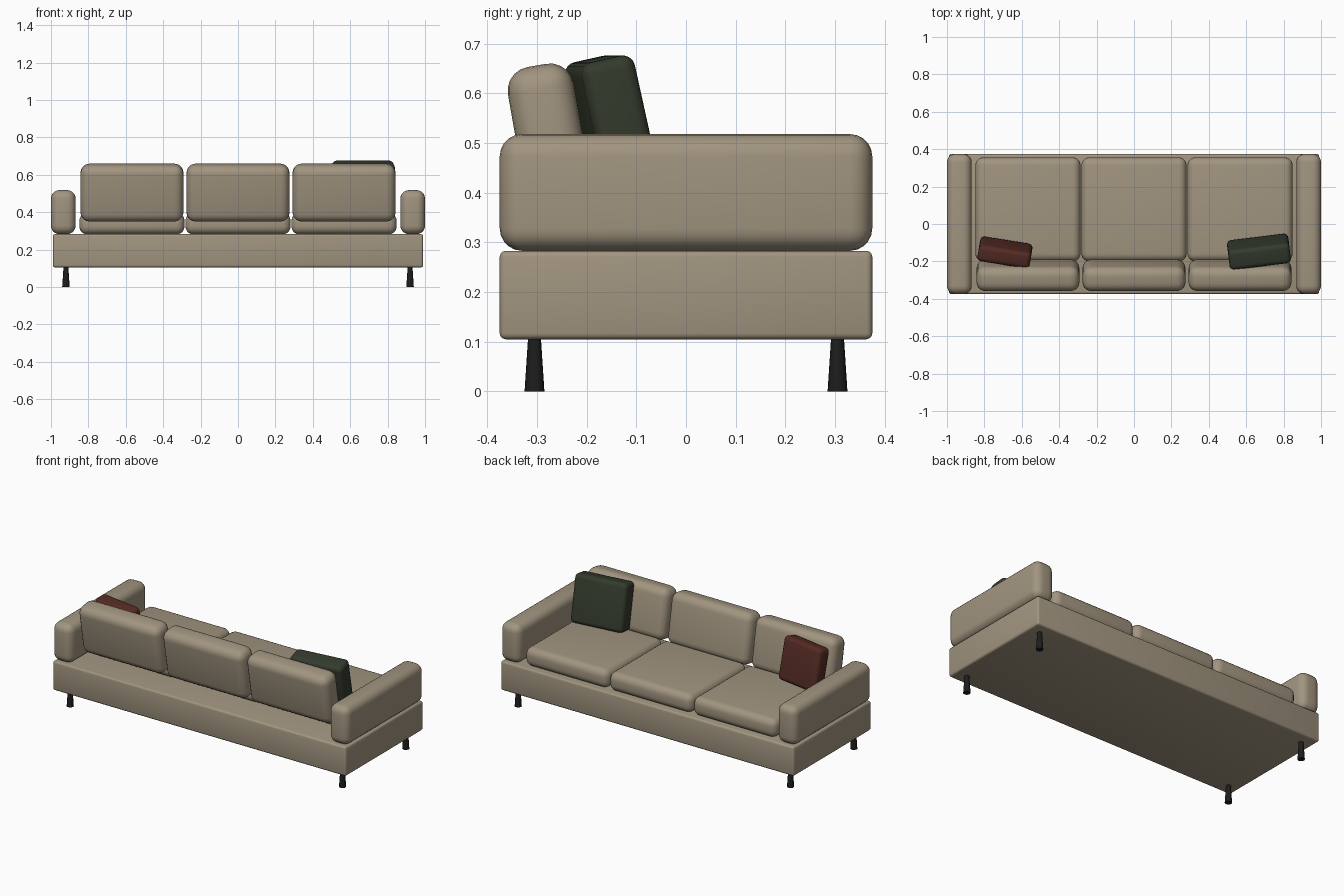
import bpy, math

if "Cube" in bpy.data.objects:
    bpy.data.objects.remove(bpy.data.objects["Cube"])

def material(name, rgb):
    m = bpy.data.materials.new(name)
    m.diffuse_color = (*rgb, 1)
    m.use_nodes = True
    m.node_tree.nodes["Principled BSDF"].inputs["Base Color"].default_value = m.diffuse_color
    return m

tan = material("tan_fabric", (0.36, 0.30, 0.215))
green = material("dark_green_fabric", (0.034, 0.043, 0.026))
red = material("dark_red_fabric", (0.09, 0.024, 0.017))
black = material("black_leg", (0.012, 0.012, 0.012))

def finish(ob, name, mat):
    ob.name = name
    ob.data.materials.append(mat)
    bpy.ops.object.shade_smooth_by_angle(angle=math.radians(35))
    return ob

def rounded_box(name, center, size, radius, mat, rot=(0, 0, 0), segments=5):
    bpy.ops.mesh.primitive_cube_add(size=1, location=center)
    ob = bpy.context.object
    ob.scale = size
    bpy.ops.object.transform_apply(location=False, rotation=False, scale=True)
    ob.rotation_euler = [math.radians(a) for a in rot]
    b = ob.modifiers.new("round", 'BEVEL')
    b.width, b.segments, b.limit_method = radius, segments, 'NONE'
    bpy.ops.object.modifier_apply(modifier="round")
    return finish(ob, name, mat)

# Base platform
rounded_box("base", (0, 0, 0.194), (1.98, 0.75, 0.178), 0.012, tan, segments=3)

# Arms and tapered legs
for side, sx in (("left", -1), ("right", 1)):
    rounded_box(f"{side}_arm", (sx * 0.934, 0, 0.4005), (0.132, 0.75, 0.235), 0.045, tan)
    for end, sy in (("front", -1), ("back", 1)):
        bpy.ops.mesh.primitive_cone_add(vertices=16, radius1=0.02, radius2=0.013, depth=0.107,
                                        location=(sx * 0.92, sy * 0.305, 0.0535))
        finish(bpy.context.object, f"{end}_{side}_leg", black)

# Seat and leaning back cushions
for i, x in enumerate((-0.567, 0, 0.567)):
    rounded_box(f"seat_cushion_{i + 1}", (x, 0.078, 0.339), (0.562, 0.556, 0.114), 0.042, tan)
    rounded_box(f"back_cushion_{i + 1}", (x, -0.274, 0.505), (0.55, 0.134, 0.307), 0.048, tan, (10, 0, 0))

# Throw pillows
rounded_box("green_pillow", (0.668, -0.148, 0.53), (0.33, 0.11, 0.285), 0.025, green, (12.5, 0, 7))
rounded_box("red_pillow", (-0.69, -0.152, 0.515), (0.283, 0.09, 0.257), 0.025, red, (12.5, 0, -9))
